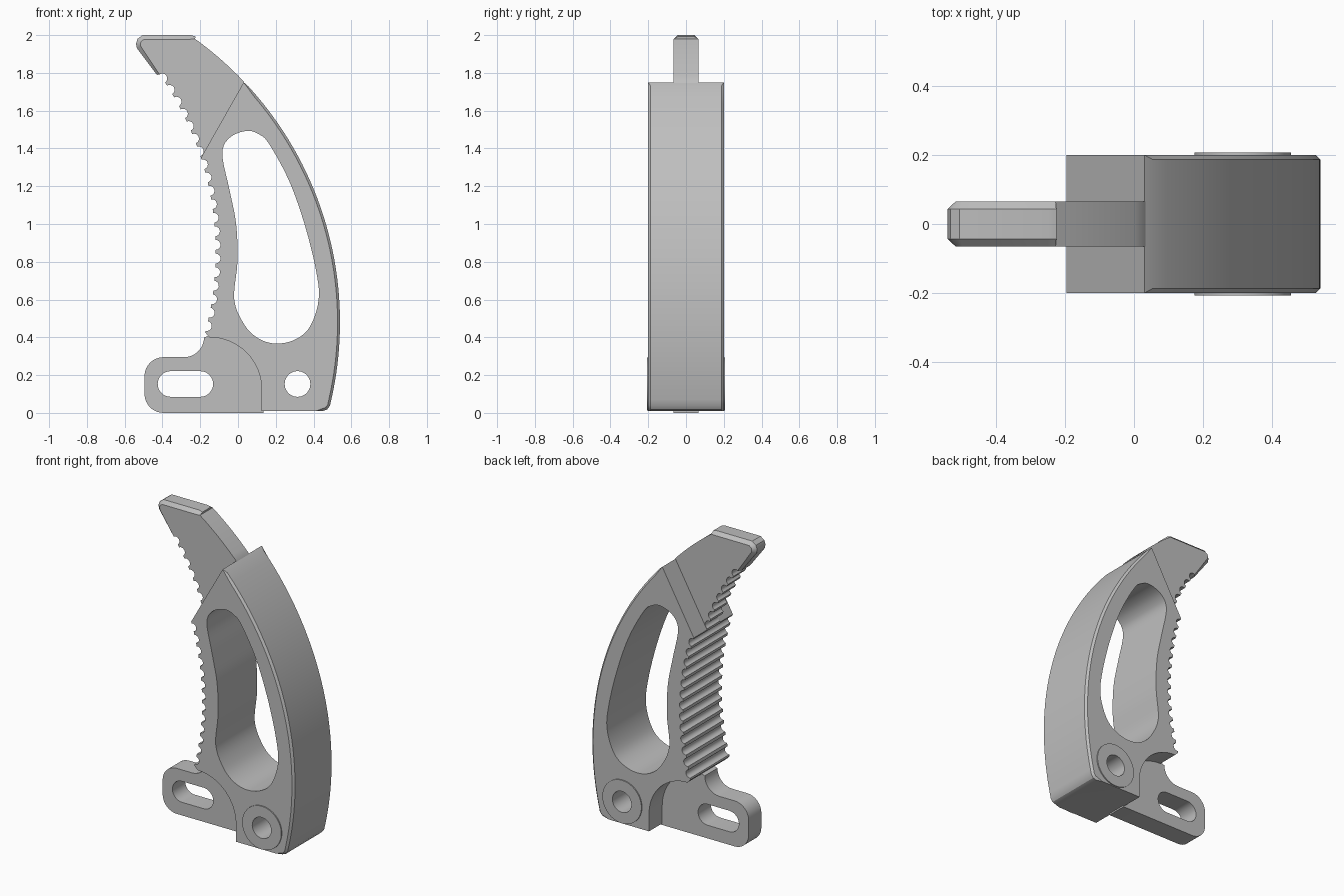
import bpy, bmesh, math
from math import sin, cos, pi, asin, sqrt, radians

cube = bpy.data.objects.get("Cube")
if cube:
    bpy.data.objects.remove(cube, do_unlink=True)

grey = bpy.data.materials.new("plain grey")
grey.use_nodes = True
grey.diffuse_color = (0.52, 0.52, 0.52, 1)
grey.node_tree.nodes["Principled BSDF"].inputs["Base Color"].default_value = grey.diffuse_color

BODY, THIN = 0.2, 0.065            # half thicknesses
GRIP_X, GRIP_Z, GRIP_R = -1.758, 0.85, 1.64
BACK_X, BACK_Z, BACK_R = -1.31, 0.48, 1.85
PIN = (0.315, 0.153)


def arc(cx, cz, r, a0, a1, n):
    """Points on an arc, angles in degrees."""
    return [(cx + r * cos(radians(a0 + (a1 - a0) * i / n)),
             cz + r * sin(radians(a0 + (a1 - a0) * i / n))) for i in range(n + 1)]


def back_arc(z0, z1, n):
    """Convex back curve between two heights."""
    zs = [z0 + (z1 - z0) * i / n for i in range(n + 1)]
    return [(BACK_X + sqrt(BACK_R ** 2 - (z - BACK_Z) ** 2), z) for z in zs]


def grip(angle, depth=0):
    r = GRIP_R + depth
    return (GRIP_X + r * cos(angle), GRIP_Z + r * sin(angle))


def teeth(first, last):
    """Row of round grooves along the concave grip curve, going up."""
    pts = []
    for i in range(first, last):
        mid = -0.24 + 0.044 * i
        for k in range(9):
            t = pi - pi * k / 8
            pts.append(grip(mid + 0.016 * cos(t), 0.026 * sin(t)))
    return pts


def smooth_loop(pts, steps=5):
    """Closed smooth curve through the points."""
    out, n = [], len(pts)
    for i in range(n):
        a, b, c, d = (pts[(i + k) % n] for k in (-1, 0, 1, 2))
        for s in range(steps):
            t = s / steps
            out.append(tuple(0.5 * (2 * q + (r - p) * t + (2 * p - 5 * q + 4 * r - u) * t * t
                                    + (3 * q - p - 3 * r + u) * t ** 3)
                             for p, q, r, u in zip(a, b, c, d)))
    return out


def plate(name, outline, half, chamfer=None, width=0.0):
    """Extrude an x-z outline along y; chamfer picks the rim points to bevel."""
    bm = bmesh.new()
    face = bm.faces.new([bm.verts.new((x, -half, z)) for x, z in outline])
    ext = bmesh.ops.extrude_face_region(bm, geom=[face])
    for v in ext["geom"]:
        if isinstance(v, bmesh.types.BMVert):
            v.co.y = half
    bmesh.ops.recalc_face_normals(bm, faces=bm.faces)
    if chamfer:
        rim = [e for e in bm.edges
               if abs(e.verts[0].co.y - e.verts[1].co.y) < 1e-5
               and all(chamfer(v.co.x, v.co.z) for v in e.verts)]
        bmesh.ops.bevel(bm, geom=rim, offset=width, segments=1,
                        affect='EDGES', profile=0.5)
    mesh = bpy.data.meshes.new(name)
    bm.to_mesh(mesh)
    bm.free()
    obj = bpy.data.objects.new(name, mesh)
    bpy.context.collection.objects.link(obj)
    mesh.materials.append(grey)
    return obj


def activate(obj):
    bpy.ops.object.select_all(action='DESELECT')
    obj.select_set(True)
    bpy.context.view_layer.objects.active = obj


def cut(obj, *outlines):
    """Cut through-holes with the given outlines."""
    for outline in outlines:
        tool = plate("cutter", outline, 0.5)
        tool.hide_render = True
        mod = obj.modifiers.new("hole", 'BOOLEAN')
        mod.operation, mod.solver, mod.object = 'DIFFERENCE', 'EXACT', tool
        activate(obj)
        bpy.ops.object.modifier_apply(modifier=mod.name)
        bpy.data.objects.remove(tool, do_unlink=True)


def circle(c, r, n=40):
    return arc(c[0], c[1], r, 0, 360, n)[:-1]


# Thick handle body: toothed grip, slanted shoulder, curved back, scooped foot
body_outline = ([grip(-0.262)] + teeth(0, 13) + [grip(0.31), (0.03, 1.75)]
                + back_arc(1.73, 0.07, 36)
                + [(0.487, 0.038), (0.472, 0.018), (0.45, 0.01), (0.125, 0.01)]
                + arc(-0.15, 0.125, 0.275, 0, 90, 16))


def on_back(x, z):
    return x > 0.44 or math.hypot(x - BACK_X, z - BACK_Z) > BACK_R - 0.002


body = plate("handle_body", body_outline, BODY, on_back, 0.013)
finger_hole = smooth_loop([
    (-0.083, 1.37), (-0.045, 1.18), (-0.01, 1.0), (-0.003, 0.8), (-0.02, 0.6),
    (0.035, 0.465), (0.11, 0.393), (0.2, 0.367), (0.3, 0.387), (0.38, 0.455),
    (0.427, 0.6), (0.412, 0.76), (0.352, 1.0), (0.27, 1.23), (0.167, 1.42),
    (0.115, 1.473), (0.045, 1.493), (-0.045, 1.456)])
cut(body, finger_hole, circle(PIN, 0.085))

# Thin toothed tongue rising out of the shoulder, chamfered at the tip
tip = [(-0.43, 1.79), (-0.535, 1.93), (-0.54, 1.955), (-0.532, 1.98),
       (-0.505, 2.0), (-0.25, 2.0), (-0.225, 1.993)]
tongue_outline = ([grip(0.31)] + teeth(13, 20) + [grip(0.611)] + tip
                  + back_arc(1.98, 1.755, 8) + [(0.05, 1.7), (-0.13, 1.36)])
tongue = plate("upper_tongue", tongue_outline, THIN,
               lambda x, z: any(math.hypot(x - a, z - b) < 0.001 for a, b in tip), 0.022)

# Thin slotted mounting tab under the scoop
tab_outline = (arc(-0.395, 0.1, 0.1, 270, 180, 8) + arc(-0.395, 0.195, 0.1, 180, 90, 8)
               + arc(-0.285, 0.4, 0.105, 270, 360, 10)
               + arc(-0.15, 0.125, 0.285, 90, 0, 16) + [(0.135, 0.0)])
tab = plate("mounting_tab", tab_outline, THIN)
cut(tab, arc(-0.357, 0.153, 0.068, 90, 270, 14) + arc(-0.2, 0.153, 0.068, -90, 90, 14))

# Pivot boss with pin hole
boss = plate("pivot_boss", circle(PIN, 0.14, 56), 0.207)
cut(boss, circle(PIN, 0.068))

for part in (body, tongue, tab, boss):
    activate(part)
    bpy.ops.object.shade_smooth_by_angle(angle=radians(30))
